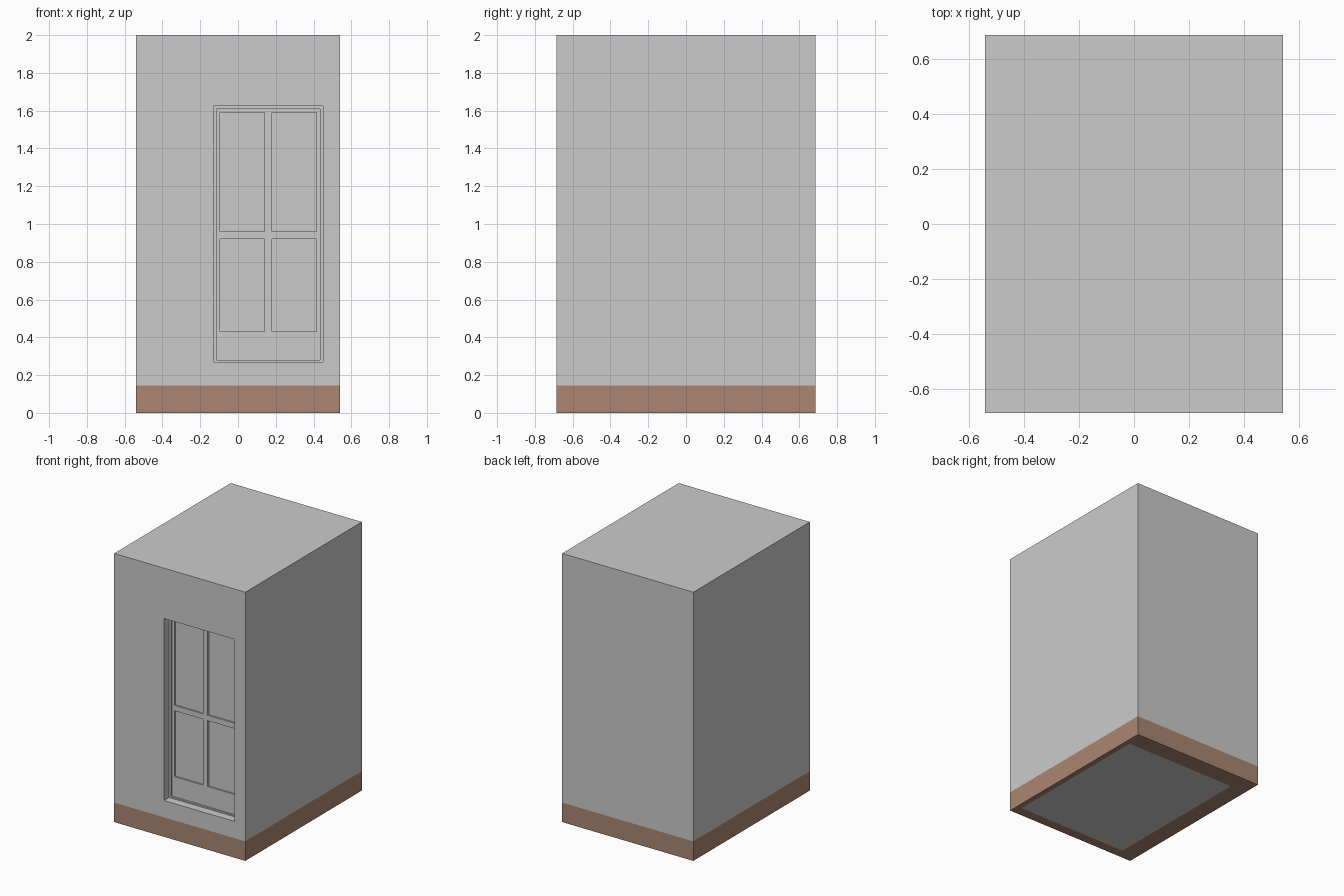
import bpy

if "Cube" in bpy.data.objects:
    bpy.data.objects.remove(bpy.data.objects["Cube"])

W, D, H, BAND = 0.54, 0.685, 2.0, 0.145


def flat(x0, x1, y0, y1, z):
    """Horizontal rectangle."""
    return [(x0, y0, z), (x1, y0, z), (x1, y1, z), (x0, y1, z)]


def upright(x0, x1, z0, z1, y):
    """Rectangle facing the front."""
    return [(x0, y, z0), (x1, y, z0), (x1, y, z1), (x0, y, z1)]


def add_rings(verts, faces, rings, cap=False, skip=()):
    """Join successive rectangles with quads, optionally closing the last."""
    s = len(verts)
    for r in rings:
        verts.extend(r)
    for k in range(len(rings) - 1):
        a, b = s + 4 * k, s + 4 * k + 4
        for i in range(4):
            if i not in skip:
                j = (i + 1) % 4
                faces.append((a + i, a + j, b + j, b + i))
    if cap:
        e = s + 4 * (len(rings) - 1)
        faces.append((e, e + 1, e + 2, e + 3))


def make(name, verts, faces, color=None):
    me = bpy.data.meshes.new(name)
    me.from_pydata(verts, [], faces)
    me.update()
    ob = bpy.data.objects.new(name, me)
    bpy.context.collection.objects.link(ob)
    if color:
        mat = bpy.data.materials.new(name + "_colour")
        mat.diffuse_color = color
        mat.use_nodes = True
        mat.node_tree.nodes["Principled BSDF"].inputs["Base Color"].default_value = mat.diffuse_color
        me.materials.append(mat)
    return ob


# Depths of the doorway steps behind the front wall
Y_FRAME, Y_LEAF, Y_PANEL = -D + 0.06, -D + 0.072, -D + 0.084

# Walls and roof, then the front wall with stepped door opening
v, f = [], []
add_rings(v, f, [flat(-W, W, -D, D, BAND), flat(-W, W, -D, D, H)], cap=True, skip=(0,))
add_rings(v, f, [upright(-W, W, BAND, H, -D),
                 upright(-0.13, 0.45, 0.27, 1.625, -D),
                 upright(-0.13, 0.45, 0.27, 1.625, Y_FRAME)])
make("walls", v, f)

# Door frame lip
v, f = [], []
add_rings(v, f, [upright(-0.13, 0.45, 0.27, 1.625, Y_FRAME),
                 upright(-0.115, 0.435, 0.28, 1.61, Y_FRAME),
                 upright(-0.115, 0.435, 0.28, 1.61, Y_LEAF)])
make("door_frame", v, f)

# Door leaf with four sunken panels
xs = [-0.115, -0.095, 0.14, 0.18, 0.415, 0.435]
zs = [0.28, 0.43, 0.92, 0.96, 1.59, 1.61]
v, f = [], []
for i in range(5):
    for j in range(5):
        cell = (xs[i], xs[i + 1], zs[j], zs[j + 1])
        rings = [upright(*cell, Y_LEAF)]
        if i % 2 and j % 2:
            rings.append(upright(*cell, Y_PANEL))
        add_rings(v, f, rings, cap=True)
make("door_leaf", v, f)

# Brown plinth band with its underside rim
inner = flat(-0.41, 0.50, -0.61, 0.55, 0)
v, f = [], []
add_rings(v, f, [inner, flat(-W, W, -D, D, 0), flat(-W, W, -D, D, BAND)])
make("plinth", v, f, (0.40, 0.24, 0.17, 1))

# Grey floor underside
make("floor", inner, [(3, 2, 1, 0)])
